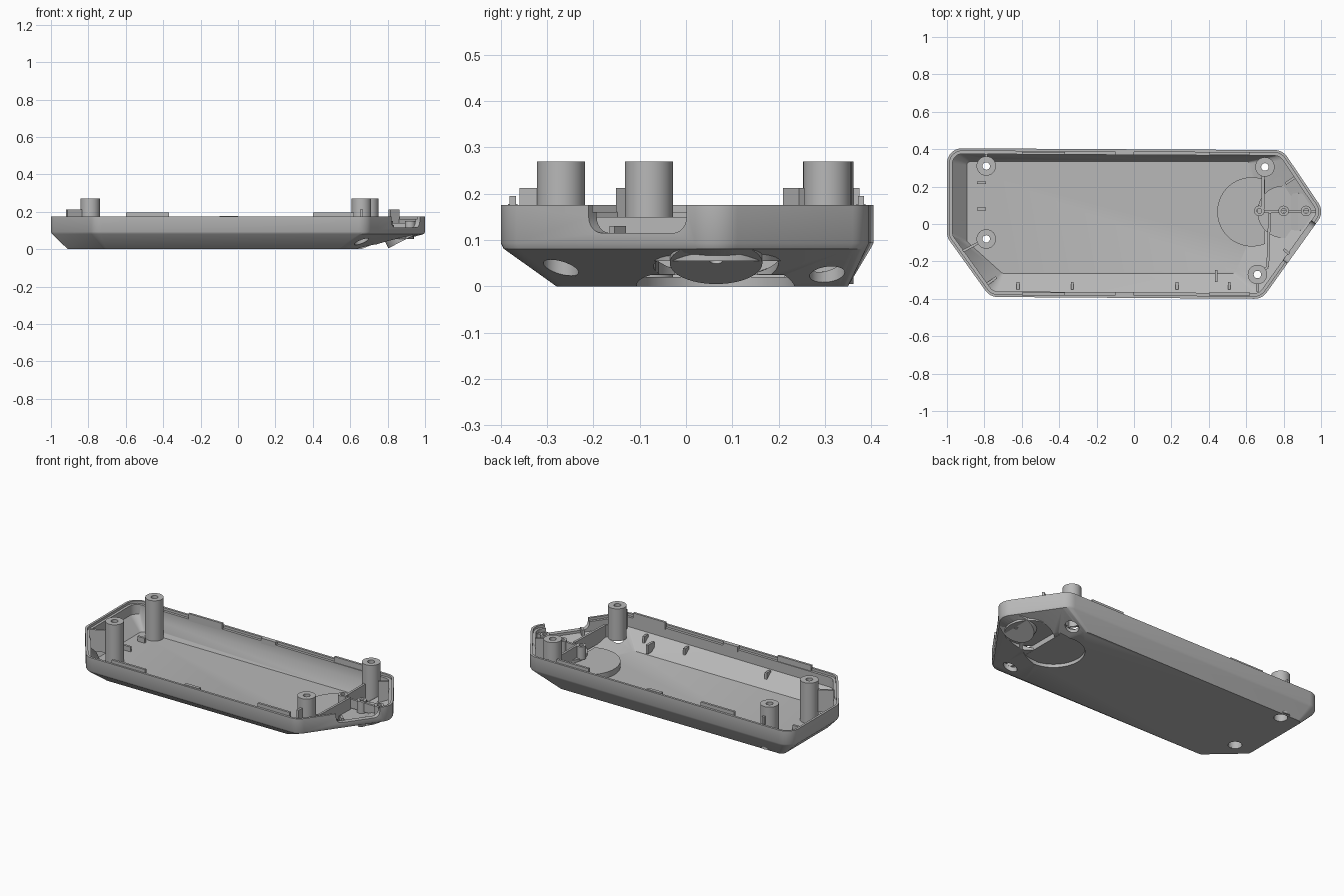
import bpy, bmesh, math
from mathutils import Vector, Matrix

old = bpy.data.objects.get("Cube")
if old:
    bpy.data.objects.remove(old, do_unlink=True)

GREY = (0.48, 0.48, 0.48, 1)
mat = bpy.data.materials.new("plain grey plastic")
mat.use_nodes = True
mat.diffuse_color = GREY
bsdf = mat.node_tree.nodes["Principled BSDF"]
bsdf.inputs["Base Color"].default_value = GREY
bsdf.inputs["Roughness"].default_value = 0.6


def finish(name, bm, smooth=True):
    bmesh.ops.recalc_face_normals(bm, faces=bm.faces)
    if bm.calc_volume(signed=True) < 0:
        bmesh.ops.reverse_faces(bm, faces=bm.faces)
    mesh = bpy.data.meshes.new(name)
    bm.to_mesh(mesh)
    bm.free()
    mesh.materials.append(mat)
    ob = bpy.data.objects.new(name, mesh)
    bpy.context.collection.objects.link(ob)
    if smooth:
        shade(ob)
    return ob


def shade(ob):
    bpy.ops.object.select_all(action="DESELECT")
    ob.select_set(True)
    bpy.context.view_layer.objects.active = ob
    bpy.ops.object.shade_smooth_by_angle(angle=math.radians(30))


def loft(name, rings, closed=False, smooth=True):
    """Skin rings of equal length; cap the ends or close into a loop."""
    bm = bmesh.new()
    vs = [[bm.verts.new(p) for p in r] for r in rings]
    n = len(vs[0])
    pairs = list(zip(vs, vs[1:])) + ([(vs[-1], vs[0])] if closed else [])
    for a, b in pairs:
        for i in range(n):
            j = (i + 1) % n
            bm.faces.new((a[i], a[j], b[j], b[i]))
    if not closed:
        bm.faces.new(vs[0][::-1])
        bm.faces.new(vs[-1])
    return finish(name, bm, smooth)


def lathe(name, profile, x, y, seg=32):
    """Closed (radius, z) profile turned about a vertical axis."""
    turn = [2 * math.pi * i / seg for i in range(seg)]
    return loft(name, [[(x + r * math.cos(a), y + r * math.sin(a), z) for a in turn]
                       for r, z in profile], closed=True)


def cylinder(name, centre, radius, depth, axis=(0, 0, 1), seg=48):
    bm = bmesh.new()
    rot = Vector((0, 0, 1)).rotation_difference(Vector(axis)).to_matrix().to_4x4()
    bmesh.ops.create_cone(bm, cap_ends=True, segments=seg, radius1=radius, radius2=radius,
                          depth=depth, matrix=Matrix.Translation(centre) @ rot)
    return finish(name, bm)


def rib(name, a, b, z0, z1, thick=0.014):
    """Upright plate running from a to b in plan."""
    a, b = Vector(a), Vector(b)
    d = (b - a).normalized() * thick / 2
    s = Vector((-d.y, d.x))
    plan = [a + s, a - s, b - s, b + s]
    return loft(name, [[(p.x, p.y, z) for p in plan] for z in (z0, z1)], smooth=False)


def reach(mesh):
    return max((v.co.length for v in mesh.vertices), default=0)


def cut(ob, cutter):
    """Subtract the cutter, taking the first solver that keeps the body whole."""
    cutter.hide_render = True
    for solver in ("EXACT", "MANIFOLD", "FLOAT"):
        before = ob.data.copy()
        mod = ob.modifiers.new("cut", "BOOLEAN")
        mod.operation, mod.object, mod.solver = "DIFFERENCE", cutter, solver
        bpy.context.view_layer.objects.active = ob
        bpy.ops.object.modifier_apply(modifier=mod.name)
        if abs(reach(ob.data) - reach(before)) < 0.05:
            break
        ob.modifiers.clear()
        ob.data = before
    bpy.data.objects.remove(cutter, do_unlink=True)


def inset(corners, d):
    """Move every side of a counter-clockwise polygon inwards by d."""
    out, n = [], len(corners)
    for i in range(n):
        p, c, q = (Vector(corners[(i + k) % n]) for k in (-1, 0, 1))
        u, v = (c - p).normalized(), (q - c).normalized()
        nu, nv = Vector((-u.y, u.x)), Vector((-v.y, v.x))
        out.append(c + (nu + nv) * d / (1 + nu.dot(nv)))
    return out


def rounded(corners, z, radius, seg=8):
    """Ring at height z with an arc at every corner."""
    pts, n = [], len(corners)
    for i in range(n):
        p, c, q = (Vector(corners[(i + k) % n]) for k in (-1, 0, 1))
        u, v = (p - c).normalized(), (q - c).normalized()
        half = math.acos(u.dot(v)) / 2
        mid = c + (u + v).normalized() * radius / math.sin(half)
        start = c + u * radius / math.tan(half) - mid
        first = math.atan2(start.y, start.x)
        for k in range(seg + 1):
            a = first + (math.pi - 2 * half) * k / seg
            pts.append((mid.x + radius * math.cos(a), mid.y + radius * math.sin(a), z))
    return pts


# Tray shell: tapered underside, upright wall, stepped rim, hollow inside
outline = [(-1, 0.405), (-1, -0.07), (-0.77, -0.39), (0.685, -0.4), (1.018, 0.065), (0.795, 0.395)]
base = [(-0.91, 0.35), (-0.91, -0.1), (-0.71, -0.28), (0.55, -0.28), (0.70, 0.065), (0.63, 0.35)]
shell = loft("tray_shell", [
    rounded(base, 0, 0.03),
    rounded(inset(outline, 0.006), 0.081, 0.075),
    rounded(outline, 0.093, 0.08),
    rounded(outline, 0.175, 0.08),
    rounded(inset(outline, 0.014), 0.175, 0.066),
    rounded(inset(outline, 0.014), 0.16, 0.066),
    rounded(inset(outline, 0.03), 0.16, 0.05),
    rounded(inset(outline, 0.03), 0.1, 0.05),
    rounded(inset(base, 0.016), 0.02, 0.02)], smooth=False)

# Round recess under the floor and pocket under the tip
MID = 0.065
cut(shell, cylinder("recess_cutter", (0.63, MID, 0), 0.172, 0.05))
cut(shell, cylinder("pocket_cutter", (0.80, MID, 0), 0.135, 0.11))

# Screw holes below the four corner posts
posts = [("rear_right", -0.79, 0.31, 0.005), ("front_right", -0.79, -0.08, 0.005),
         ("rear_left", 0.70, 0.305, 0.05), ("front_left", 0.66, -0.27, 0.07)]
for name, x, y, z in posts:
    cut(shell, cylinder("screw_cutter", (x, y, 0.03), 0.038, 0.2))

# Rounded notch in the slanted front wall near the tip
side = Vector(outline[4]) - Vector(outline[3])
bm = bmesh.new()
bmesh.ops.create_cube(bm, size=1, matrix=Matrix.Translation((0.897, -0.105, 0.19))
                      @ Matrix.Rotation(math.atan2(side.y, side.x), 4, "Z")
                      @ Matrix.Diagonal((0.26, 0.1, 0.15, 1)))
low = [e for e in bm.edges if all(v.co.z < 0.15 for v in e.verts)
       and abs(e.calc_length() - 0.1) < 0.01]
bmesh.ops.bevel(bm, geom=low, offset=0.035, segments=6, profile=0.5, affect="EDGES")
cut(shell, finish("notch_cutter", bm, False))
shade(shell)

# Raised disc over the recess, trimmed where the underside slopes up
arc = [(0.63 + 0.185 * math.cos(a), MID + 0.185 * math.sin(a))
       for a in (math.radians(68 + i * 4) for i in range(57))]
loft("raised_disc", [[(x, y, z) for x, y in arc] for z in (0.024, 0.06)])
cylinder("pocket_ceiling", (0.80, MID, 0.066), 0.14, 0.022)

# Tilted round boss under the tip, level on top, with a small hole
axis = Vector((0.45, 0, -0.89)).normalized()
face = Vector((0.893, MID, 0.05))
boss = cylinder("tilted_boss", face - axis * 0.024, 0.1, 0.048, axis)
cut(boss, cylinder("boss_trim_cutter", (0.87, MID, 0.196), 0.2, 0.2))
cut(boss, cylinder("boss_hole_cutter", face + Vector((0.01, 0, 0.005)), 0.014, 0.06, axis, 24))
shade(boss)

# Corner screw posts with counterbore, and short posts at the tip
for name, x, y, z in posts:
    step = z + 0.05
    lathe(name + "_screw_post", [(0.038, z), (0.038, step), (0.02, step),
                                 (0.02, 0.27), (0.052, 0.27), (0.052, z)], x, y)
for i, x in enumerate((0.67, 0.80, 0.92)):
    lathe(f"tip_post_{i + 1}", [(0.013, 0.07), (0.013, 0.15), (0.028, 0.15), (0.028, 0.07)], x, MID + 0.005, 24)

# Partition ribs between the posts
rib("rear_partition", (0.69, 0.27), (0.69, 0.08), 0.04, 0.15)
rib("front_partition", (0.725, 0.06), (0.715, -0.23), 0.06, 0.15)
rib("partition_foot", (0.715, -0.23), (0.69, -0.25), 0.07, 0.15)
rib("tip_partition", (0.69, MID), (0.97, MID), 0.085, 0.14)

# Tall locating fins
rib("right_fin", (-0.915, -0.145), (-0.83, -0.10), 0.075, 0.212)
rib("left_fin", (0.81, 0.215), (0.86, 0.25), 0.08, 0.212)
rib("rear_right_fin", (-0.79, 0.345), (-0.79, 0.375), 0.08, 0.212)
rib("front_left_fin", (0.66, -0.30), (0.66, -0.36), 0.08, 0.212)

# Small gussets on the sloped walls
for i, x in enumerate((-0.62, -0.33, 0.23, 0.51)):
    rib(f"front_gusset_{i + 1}", (x, -0.35), (x, -0.31), 0.06, 0.1)
for i, y in enumerate((0.22, 0.08)):
    rib(f"right_gusset_{i + 1}", (-0.84, y), (-0.79, y), 0.015, 0.05)
rib("corner_gusset", (-0.79, -0.325), (-0.735, -0.285), 0.075, 0.1)
rib("floor_gusset", (0.44, -0.31), (0.44, -0.245), 0.035, 0.09)
rib("tip_gusset", (0.83, -0.16), (0.80, -0.135), 0.08, 0.13)

# Raised lip strips and snap clips along both long walls
for label, y in (("front", -0.374), ("rear", 0.378)):
    rib(label + "_lip_right", (-0.6, y), (-0.37, y), 0.15, 0.195)
    rib(label + "_lip_left", (0.4, y), (0.62, y), 0.15, 0.195)
    rib(label + "_snap_clip", (-0.10, y), (0.0, y), 0.145, 0.178, 0.02)
